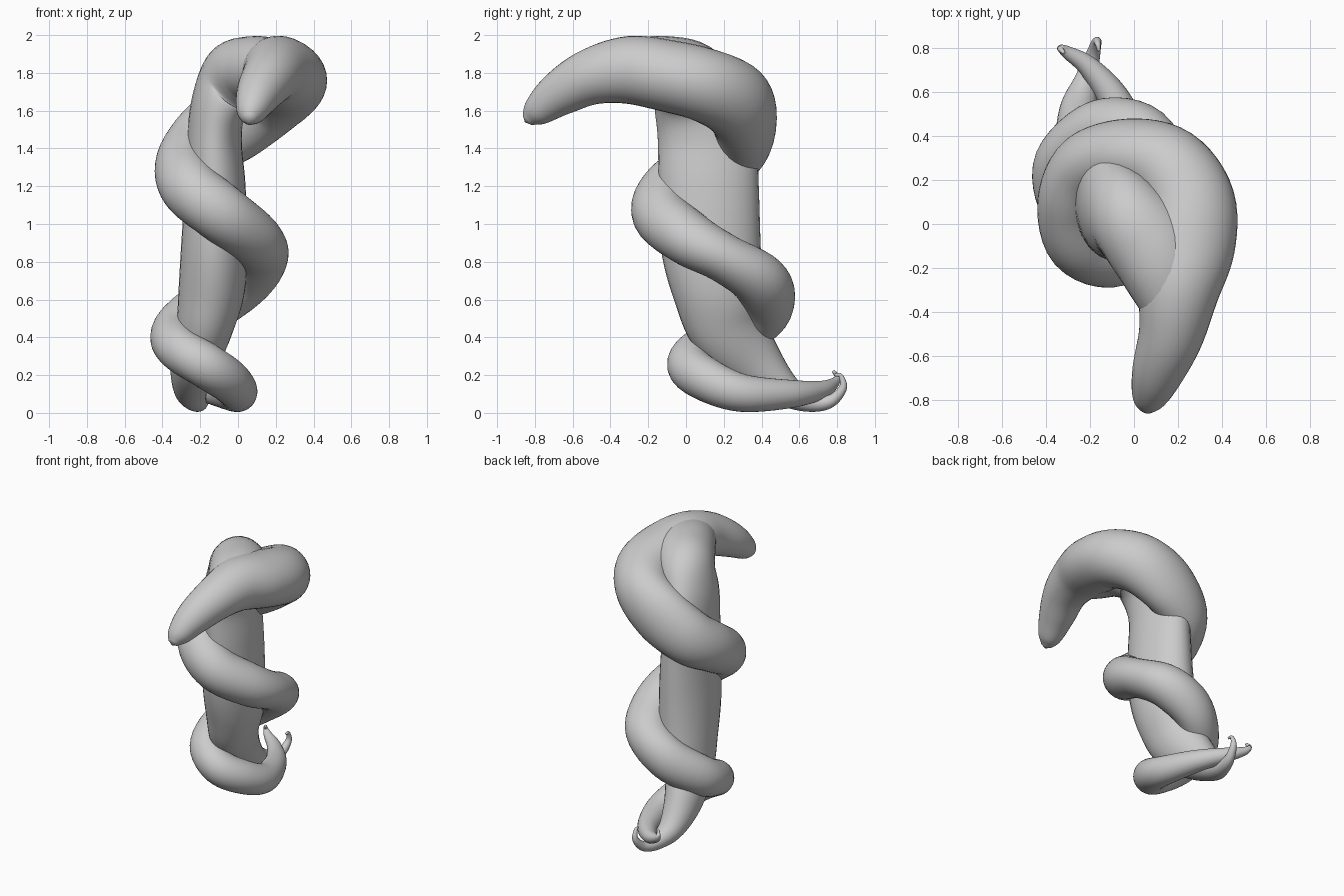
import bpy, math
from mathutils import Vector

SIDES, STEPS = 32, 6


def spline(pts):
    """Catmull-Rom samples through rows of numbers."""
    out = []
    n = len(pts)
    for i in range(n - 1):
        p0, p1, p2, p3 = pts[max(i - 1, 0)], pts[i], pts[i + 1], pts[min(i + 2, n - 1)]
        for s in range(STEPS):
            t = s / STEPS
            out.append([0.5 * (2 * b + (c - a) * t + (2 * a - 5 * b + 4 * c - d) * t * t
                               + (3 * b - a - 3 * c + d) * t ** 3)
                        for a, b, c, d in zip(p0, p1, p2, p3)])
    out.append(list(pts[-1]))
    return out


def sweep(name, pts, ref):
    """Tapered tube; each row is x, y, z, radius along ref, radius across ref."""
    rows = spline(pts)
    centres = [Vector(r[:3]) for r in rows]
    verts, faces = [], []
    last = len(rows) - 1
    for i, r in enumerate(rows):
        t = (centres[min(i + 1, last)] - centres[max(i - 1, 0)]).normalized()
        u = (ref - t * ref.dot(t)).normalized()
        v = t.cross(u)
        for k in range(SIDES):
            a = 2 * math.pi * k / SIDES
            verts.append(centres[i] + u * math.cos(a) * max(r[3], .004)
                         + v * math.sin(a) * max(r[4], .004))
    for i in range(last):
        for k in range(SIDES):
            a, b = i * SIDES + k, i * SIDES + (k + 1) % SIDES
            faces.append((a, b, b + SIDES, a + SIDES))
    # rounded end caps
    for ring, sign in ((0, -1), (last, 1)):
        j = min(max(ring, 1), last)
        d = (centres[j] - centres[j - 1]).normalized() * sign
        verts.append(centres[ring] + d * rows[ring][3] * 0.5)
        tip = len(verts) - 1
        for k in range(SIDES):
            a, b = ring * SIDES + k, ring * SIDES + (k + 1) % SIDES
            faces.append((b, a, tip) if sign < 0 else (a, b, tip))
    me = bpy.data.meshes.new(name)
    me.from_pydata(verts, [], faces)
    me.shade_smooth()
    ob = bpy.data.objects.new(name, me)
    bpy.context.collection.objects.link(ob)
    return ob


# central column: curled tail, flattened trunk, top broadening into the head
column = [
    (-.16, .79, .20, .008, .008), (-.165, .82, .195, .012, .012),
    (-.17, .83, .13, .022, .022), (-.19, .76, .06, .035, .035),
    (-.22, .65, .06, .055, .055), (-.25, .52, .125, .09, .09),
    (-.235, .36, .27, .125, .155), (-.18, .22, .45, .15, .205),
    (-.14, .17, .65, .175, .24), (-.125, .13, .90, .175, .265),
    (-.12, .12, 1.2, .16, .265), (-.125, .11, 1.45, .145, .26),
    (-.10, .07, 1.63, .15, .24), (-.02, .02, 1.76, .19, .21),
    (.08, -.10, 1.81, .205, .185), (.14, -.25, 1.815, .18, .17),
    (.17, -.40, 1.80, .13, .13), (.16, -.52, 1.76, .06, .06),
]
sweep("column", column, Vector((1, 0, 0)))

# coil: curled tail, two turns round the column, then the beak-like head
coil = [
    (-.32, .78, .22, .008), (-.335, .80, .19, .016), (-.30, .78, .155, .03),
    (-.20, .71, .12, .05), (-.08, .55, .10, .075), (0, .30, .105, .10),
    (-.05, .12, .17, .115), (-.17, .02, .25, .12), (-.31, .09, .34, .12),
    (-.33, .28, .43, .135, .125), (-.16, .43, .565, .15, .135),
    (.03, .39, .70, .145, .155), (.11, .20, .82, .13, .155),
    (.08, .02, .92, .145, .155), (-.08, -.13, 1.05, .155),
    (-.24, -.08, 1.18, .16), (-.285, .10, 1.30, .17, .155),
    (-.21, .26, 1.41, .19, .16), (-.03, .31, 1.54, .215, .17),
    (.15, .26, 1.655, .205, .19), (.25, .10, 1.735, .195, .21),
    (.245, -.10, 1.785, .19, .215), (.205, -.30, 1.815, .18, .185),
    (.17, -.50, 1.78, .15),
    (.11, -.67, 1.69, .12), (.07, -.79, 1.595, .08), (.06, -.84, 1.55, .035),
]
sweep("coil_and_head", [(p + (p[3],))[:5] for p in coil], Vector((0, 0, 1)))
